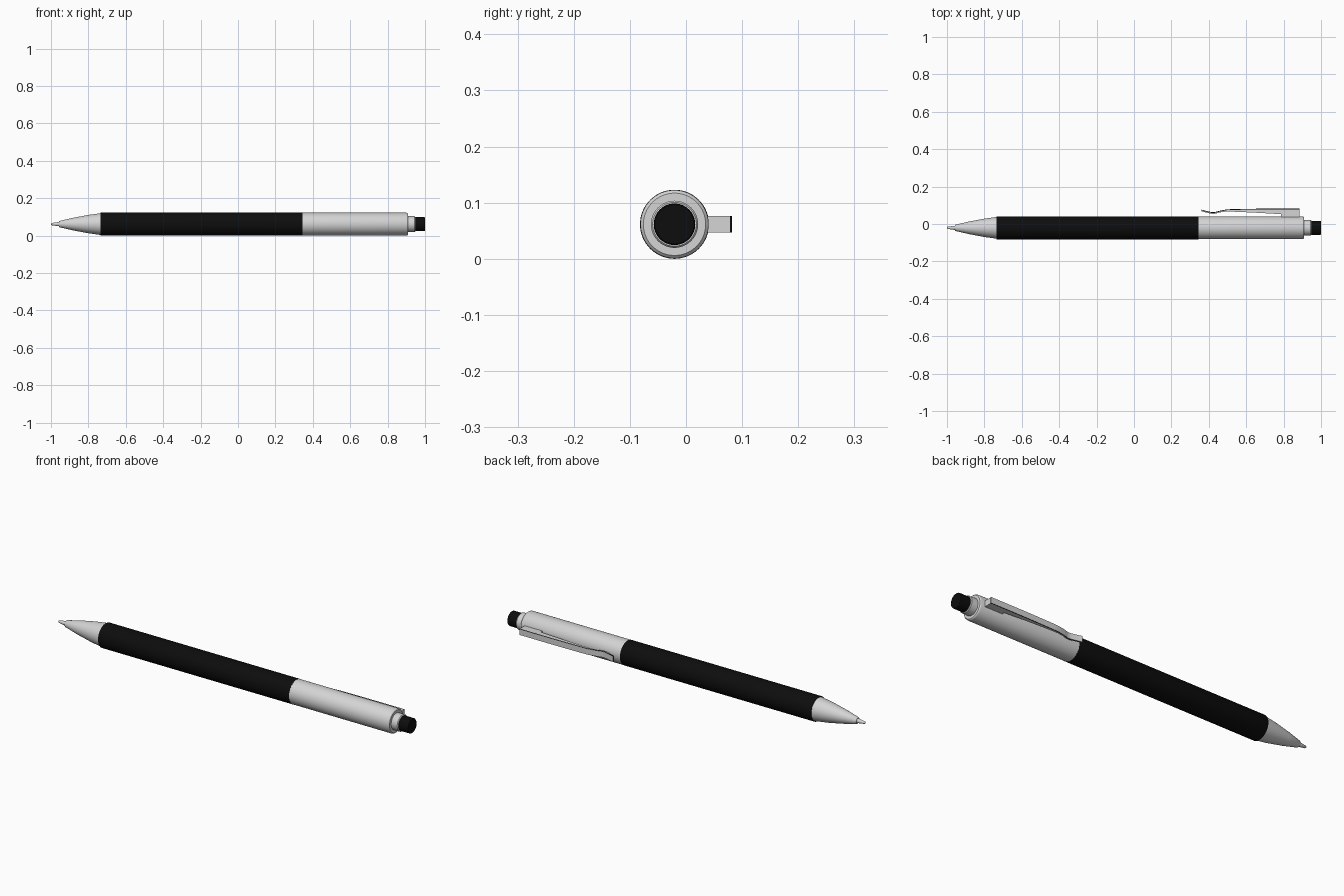
import bpy, bmesh, math
from mathutils import Vector

cube = bpy.data.objects.get("Cube")
if cube:
    bpy.data.objects.remove(cube, do_unlink=True)

R = 0.0615                      # barrel radius
AXIS_Y, AXIS_Z = -0.0205, R     # barrel axis runs along x


def material(name, value):
    m = bpy.data.materials.new(name)
    m.use_nodes = True
    colour = (value, value, value, 1)
    m.diffuse_color = colour
    m.node_tree.nodes["Principled BSDF"].inputs["Base Color"].default_value = colour
    return m


silver = material("silver", 0.66)
black = material("black", 0.004)


def finish(bm, name, mats):
    bmesh.ops.recalc_face_normals(bm, faces=bm.faces)
    mesh = bpy.data.meshes.new(name)
    bm.to_mesh(mesh)
    bm.free()
    for m in mats:
        mesh.materials.append(m)
    obj = bpy.data.objects.new(name, mesh)
    bpy.context.collection.objects.link(obj)
    bpy.ops.object.select_all(action='DESELECT')
    obj.select_set(True)
    bpy.context.view_layer.objects.active = obj
    bpy.ops.object.shade_smooth_by_angle(angle=math.radians(30))
    return obj


def lathe(name, profile, mat, sides=64):
    """Spin (x, radius) points around the barrel axis and cap both ends."""
    bm = bmesh.new()
    rings = []
    for x, r in profile:
        angles = [2 * math.pi * i / sides for i in range(sides)]
        rings.append([bm.verts.new((x, AXIS_Y + r * math.cos(a), AXIS_Z + r * math.sin(a)))
                      for a in angles])
    for a, b in zip(rings, rings[1:]):
        for i in range(sides):
            j = (i + 1) % sides
            bm.faces.new((a[i], a[j], b[j], b[i]))
    bm.faces.new(rings[0])
    bm.faces.new(rings[-1])
    return finish(bm, name, [mat])


def smooth_path(points, steps=6):
    """Catmull-Rom curve through the points."""
    p = [Vector(q) for q in [points[0]] + points + [points[-1]]]
    out = []
    for a, b, c, d in zip(p, p[1:], p[2:], p[3:]):
        for k in range(steps):
            t = k / steps
            out.append(0.5 * (2 * b + (c - a) * t + (2 * a - 5 * b + 4 * c - d) * t ** 2
                              + (3 * b - a - 3 * c + d) * t ** 3))
    return out + [p[-1]]


def band(name, outer, inner, width, mats, edge_index=0):
    """Strip between two xy curves, extruded across z; narrow rims get edge_index."""
    bm = bmesh.new()
    z = (AXIS_Z - width / 2, AXIS_Z + width / 2)
    rows = [[bm.verts.new((p[0], p[1], h)) for p, h in
             ((o, z[0]), (o, z[1]), (i, z[1]), (i, z[0]))] for o, i in zip(outer, inner)]
    for a, b in zip(rows, rows[1:]):
        for k in range(4):
            f = bm.faces.new((a[k], a[(k + 1) % 4], b[(k + 1) % 4], b[k]))
            f.material_index = edge_index if k % 2 else 0
    for row in (rows[0], rows[-1]):
        bm.faces.new(row).material_index = edge_index
    return finish(bm, name, mats)


# Writing end
lathe("writing_point", [(-1, 0.003), (-0.996, 0.006), (-0.96, 0.011), (-0.94, 0.011)], silver)
lathe("nose_cone", [(-0.958, 0.014), (-0.954, 0.017), (-0.88, 0.034),
                    (-0.8, 0.049), (-0.735, 0.058)], silver)

# Barrel
lathe("grip", [(-0.735, R - 0.001), (-0.733, R), (0.345, R)], black)
lathe("upper_barrel", [(0.345, R - 0.0005), (0.9, R - 0.0005), (0.906, R - 0.002),
                       (0.91, R - 0.006), (0.91, 0.03)], silver)

# Push button
lathe("button_collar", [(0.9, 0.042), (0.944, 0.042), (0.948, 0.039)], silver)
lathe("push_button", [(0.94, 0.037), (0.997, 0.037), (1, 0.035)], black)

# Clip: bent strip with dark rims, backed by a tapering rib and a mounting block
path = smooth_path([(0.36, 0.077), (0.39, 0.069), (0.425, 0.063), (0.46, 0.071),
                    (0.5, 0.078), (0.56, 0.08), (0.7, 0.082), (0.885, 0.082)])
under = [p - Vector((0, 0.004)) for p in path]
band("clip_strip", path, under, 0.03, [silver, black], 1)

rib = [(p, p - Vector((0, 0.005 + 0.021 * max(0, (p.x - 0.46) / 0.33))))
       for p in under if p.x < 0.79]
rib.append((Vector((0.79, 0.078)), Vector((0.79, 0.052))))
band("clip_rib", [r[0] for r in rib], [r[1] for r in rib], 0.03, [silver])
band("clip_block", [(0.785, 0.078), (0.885, 0.078)],
     [(0.785, 0.03), (0.885, 0.03)], 0.03, [silver])
